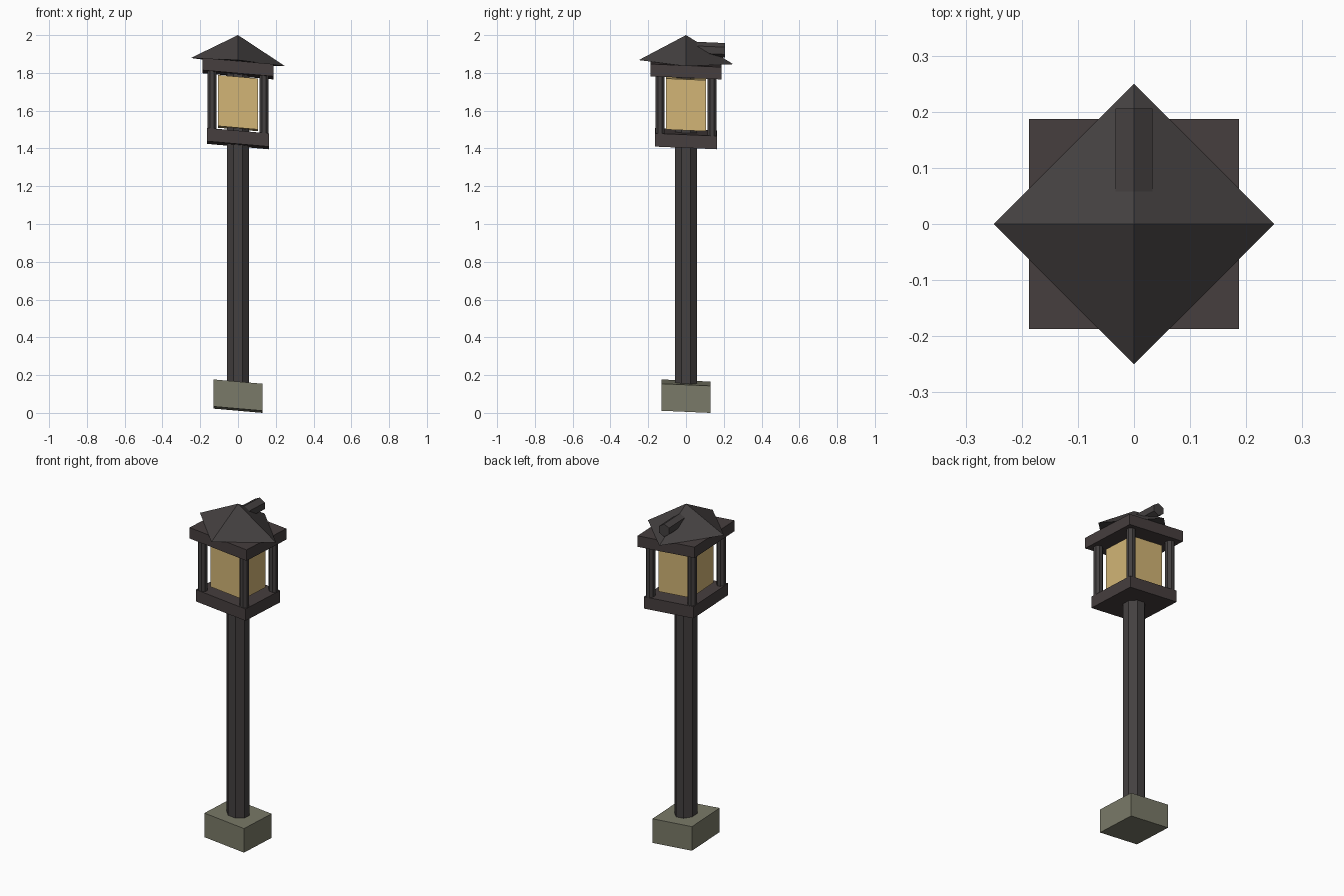
import bpy, bmesh, math
from mathutils import Matrix

if "Cube" in bpy.data.objects:
    bpy.data.objects.remove(bpy.data.objects["Cube"])


def material(name, rgb):
    # sRGB 0-255 to linear
    m = bpy.data.materials.new(name)
    m.diffuse_color = [((c / 255 + 0.055) / 1.055) ** 2.4 for c in rgb] + [1]
    m.use_nodes = True
    m.node_tree.nodes["Principled BSDF"].inputs["Base Color"].default_value = m.diffuse_color
    return m


IRON = material("dark iron", (68, 64, 64))
FRAME = material("brown iron", (70, 62, 62))
STONE = material("grey stone", (122, 122, 104))
GLASS = material("warm glass", (210, 181, 118))

# everything leans slightly down towards +x and +y
LEAN = Matrix.Identity(4)
LEAN[2][0], LEAN[2][1] = -0.0875, -0.0437


def finish(name, bm, mat):
    bmesh.ops.transform(bm, matrix=LEAN, verts=bm.verts)
    bmesh.ops.recalc_face_normals(bm, faces=bm.faces)
    me = bpy.data.meshes.new(name)
    bm.to_mesh(me)
    bm.free()
    me.materials.append(mat)
    bpy.context.collection.objects.link(bpy.data.objects.new(name, me))


def prism(name, sides, r1, r2, z0, z1, mat, turn=0.0, x=0.0, y=0.0, place=None):
    # upright prism or cone from z0 to z1, first corner at angle turn
    bm = bmesh.new()
    bmesh.ops.create_cone(bm, cap_ends=True, segments=sides, radius1=r1,
                          radius2=r2, depth=z1 - z0)
    m = Matrix.Translation((x, y, (z0 + z1) / 2)) @ Matrix.Rotation(turn, 4, 'Z')
    if place:
        m = place @ m
    bmesh.ops.transform(bm, matrix=m, verts=bm.verts)
    finish(name, bm, mat)


def slab(name, half, z0, z1, mat):
    bm = bmesh.new()
    bmesh.ops.create_cube(bm, size=1)
    bmesh.ops.transform(bm, verts=bm.verts,
                        matrix=Matrix.Translation((0, 0, (z0 + z1) / 2))
                        @ Matrix.Diagonal((2 * half, 2 * half, z1 - z0, 1)))
    finish(name, bm, mat)


# footing and post
slab("stone_base", 0.13, 0.017, 0.16, STONE)
prism("post", 8, 0.063, 0.063, 0.10, 1.80, IRON, math.pi / 8)

# lantern
slab("lower_plate", 0.163, 1.417, 1.487, FRAME)
slab("glass_box", 0.107, 1.505, 1.775, GLASS)
slab("upper_plate", 0.187, 1.79, 1.855, FRAME)
for sx in (-1, 1):
    for sy in (-1, 1):
        prism("corner_bar", 8, 0.026, 0.026, 1.47, 1.80, IRON, math.pi / 8,
              sx * 0.137, sy * 0.137)

# pyramid roof turned to a diamond
prism("roof", 4, 0.25, 0.0, 1.857, 2.0, IRON)

# six-sided pipe out of the back of the roof, flat side up
back = Matrix.Translation((0, 0, 1.929)) @ Matrix.Rotation(-math.pi / 2, 4, 'X')
prism("roof_pipe", 6, 0.038, 0.038, 0.03, 0.206, IRON, math.pi / 6 * 3 + math.pi / 2, place=back)
